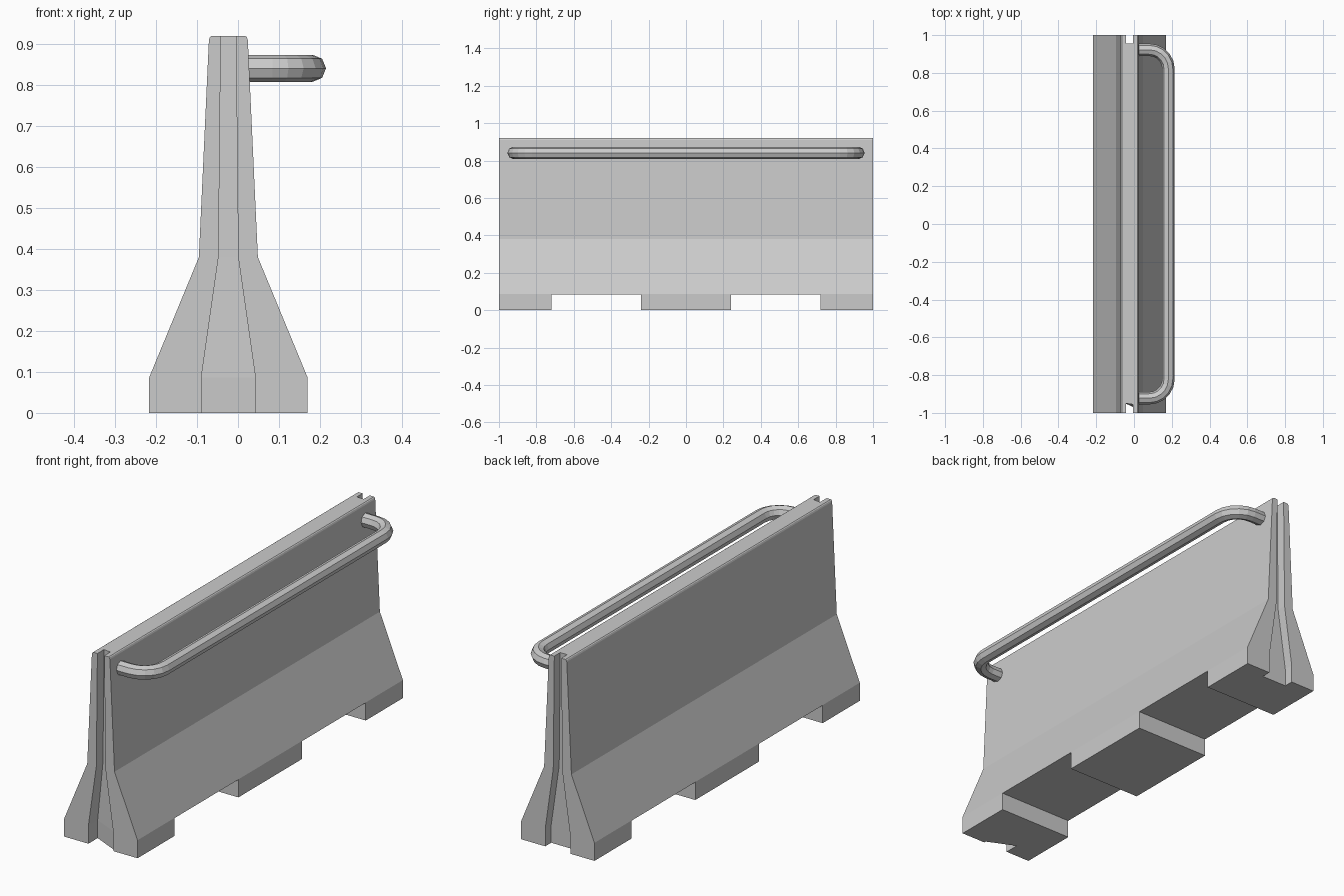
import bpy, bmesh, math
from mathutils import Vector

if "Cube" in bpy.data.objects:
    bpy.data.objects.remove(bpy.data.objects["Cube"])

CX = -0.0235  # centre line of the concrete body


def make_object(name, bm):
    bmesh.ops.recalc_face_normals(bm, faces=bm.faces)
    me = bpy.data.meshes.new(name)
    bm.to_mesh(me)
    bm.free()
    ob = bpy.data.objects.new(name, me)
    bpy.context.collection.objects.link(ob)
    return ob


def skin(name, rings):
    """Join equal-length rings into a closed solid with capped ends."""
    bm = bmesh.new()
    rows = [[bm.verts.new(p) for p in ring] for ring in rings]
    n = len(rows[0])
    for a, b in zip(rows, rows[1:]):
        for i in range(n):
            j = (i + 1) % n
            bm.faces.new((a[i], a[j], b[j], b[i]))
    bm.faces.new(rows[0][::-1])
    bm.faces.new(rows[-1])
    return make_object(name, bm)


# Concrete body: plan outline with a groove in each end, stacked by height
def plan(z, half, groove, deep_l, deep_r):
    pts = [(-half, -1), (-groove, -1), (-groove, -1 + deep_l),
           (groove, -1 + deep_r), (groove, -1), (half, -1),
           (half, 1), (groove, 1), (groove, 0.955),
           (-groove, 0.955), (-groove, 1), (-half, 1)]
    return [(CX + x, y, z) for x, y in pts]


body = skin("barrier_body", [
    plan(0.0, 0.1935, 0.066, 0.07, 0.01),
    plan(0.086, 0.1935, 0.066, 0.07, 0.01),
    plan(0.38, 0.072, 0.024, 0.05, 0.045),
    plan(0.91, 0.0475, 0.0185, 0.05, 0.045),
    plan(0.917, 0.045, 0.0185, 0.05, 0.045),
    plan(0.92, 0.041, 0.0185, 0.05, 0.045),
])

# Two lifting slots through the base
for side in (-1, 1):
    bm = bmesh.new()
    bmesh.ops.create_cube(bm, size=1)
    for v in bm.verts:
        v.co = (v.co.x, side * 0.48 + v.co.y * 0.48, -0.0075 + v.co.z * 0.185)
    cutter = make_object("slot_cutter", bm)
    cutter.hide_render = True
    mod = body.modifiers.new("slot", 'BOOLEAN')
    mod.operation = 'DIFFERENCE'
    mod.solver = 'EXACT'
    mod.object = cutter
    bpy.context.view_layer.objects.active = body
    bpy.ops.object.modifier_apply(modifier=mod.name)
    bpy.data.objects.remove(cutter)

# Hand rail: eight-sided tube along a U-shaped path with rounded corners
RX, RY, RZ, R, BEND = 0.182, 0.922, 0.841, 0.033, 0.10
corner = [(RX - BEND + BEND * math.sin(a), -RY + BEND - BEND * math.cos(a))
          for a in (math.radians(90 * k / 5) for k in range(6))]
half_path = [(0.015, -RY)] + corner
path = [Vector(p) for p in half_path + [(x, -y) for x, y in reversed(half_path)]]
rings = []
for i, p in enumerate(path):
    before = (p - path[i - 1]).normalized() if i else None
    after = (path[i + 1] - p).normalized() if i < len(path) - 1 else None
    t = ((before or after) + (after or before)).normalized()
    side = Vector((t.y, -t.x))
    ring = []
    for k in range(8):
        a = k * math.pi / 4
        q = p + side * R * math.cos(a)
        ring.append((q.x, q.y, RZ + R * math.sin(a)))
    rings.append(ring)
skin("hand_rail", rings)
